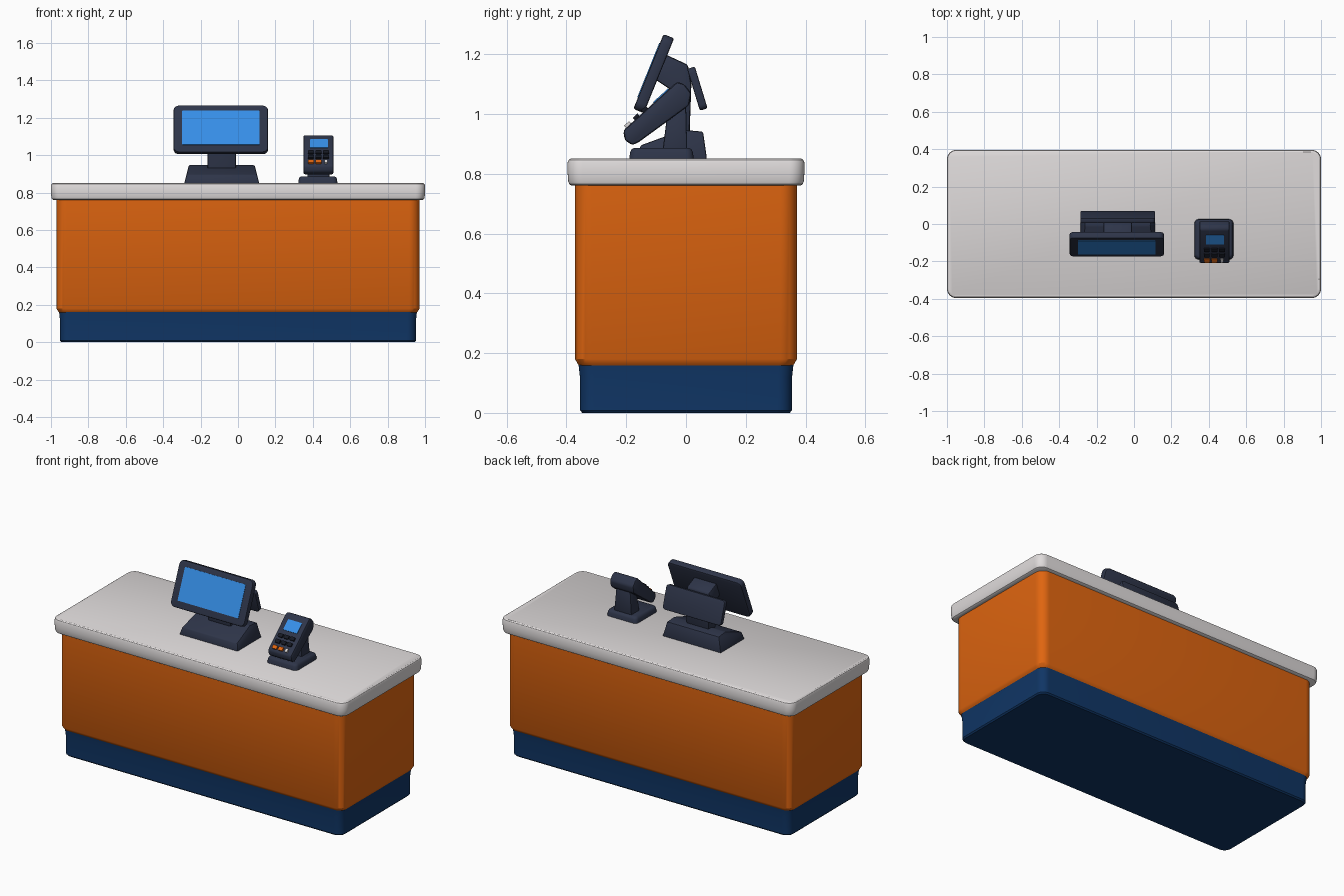
import bpy, bmesh, math
from mathutils import Matrix, Vector

if "Cube" in bpy.data.objects:
    bpy.data.objects.remove(bpy.data.objects["Cube"])


def material(name, r, g, b):
    m = bpy.data.materials.new(name)
    m.diffuse_color = (r, g, b, 1)
    m.use_nodes = True
    m.node_tree.nodes["Principled BSDF"].inputs["Base Color"].default_value = m.diffuse_color
    return m


NAVY = material("navy", 0.005, 0.036, 0.13)
ORANGE = material("orange", 0.74, 0.13, 0.005)
PALE = material("pale_grey", 0.74, 0.71, 0.71)
DARK = material("dark_slate", 0.027, 0.035, 0.066)
BLUE = material("screen_blue", 0.04, 0.30, 0.88)
BLACK = material("key_black", 0.008, 0.01, 0.018)


def finish(name, bm, mat, bevel=0.0, segments=2):
    bmesh.ops.recalc_face_normals(bm, faces=bm.faces)
    if bevel:
        sharp = [e for e in bm.edges if e.calc_face_angle(0) > 0.35]
        bmesh.ops.bevel(bm, geom=sharp, offset=bevel, segments=segments,
                        profile=0.5, affect='EDGES', clamp_overlap=True)
    me = bpy.data.meshes.new(name)
    bm.to_mesh(me)
    bm.free()
    me.materials.append(mat)
    ob = bpy.data.objects.new(name, me)
    bpy.context.collection.objects.link(ob)
    bpy.ops.object.select_all(action='DESELECT')
    ob.select_set(True)
    bpy.context.view_layer.objects.active = ob
    bpy.ops.object.shade_smooth_by_angle(angle=math.radians(32))
    return ob


def slab(name, hx, hy, levels, r, mat, center=(0, 0), seg=8):
    """Rounded rectangle rings stacked over (z, inset) levels."""
    bm = bmesh.new()
    rings = []
    for z, inset in levels:
        rr, ring = max(r - inset * 0.5, 0.004), []
        ax, ay = hx - inset - rr, hy - inset - rr
        for q, (sx, sy) in enumerate(((1, 1), (-1, 1), (-1, -1), (1, -1))):
            for i in range(seg + 1):
                a = math.pi / 2 * (q + i / seg)
                ring.append(bm.verts.new((center[0] + sx * ax + rr * math.cos(a),
                                          center[1] + sy * ay + rr * math.sin(a), z)))
        rings.append(ring)
    n = len(rings[0])
    for a, b in zip(rings, rings[1:]):
        for i in range(n):
            j = (i + 1) % n
            bm.faces.new((a[i], a[j], b[j], b[i]))
    bm.faces.new(rings[0][::-1])
    bm.faces.new(rings[-1])
    return finish(name, bm, mat)


def side_profile(name, cx, hw, pts, mat, bevel, taper=0.0):
    """Side (y, z) profile extruded along x; taper narrows it with height."""
    bm = bmesh.new()
    z0 = min(p[1] for p in pts)
    rows = [[bm.verts.new((cx + s * (hw - taper * (z - z0)), y, z)) for y, z in pts]
            for s in (-1, 1)]
    n = len(pts)
    bm.faces.new(rows[0])
    bm.faces.new(rows[1][::-1])
    for i in range(n):
        j = (i + 1) % n
        bm.faces.new((rows[0][i], rows[0][j], rows[1][j], rows[1][i]))
    return finish(name, bm, mat, bevel)


def panel(name, center, size, tilt, mat, corner=0.0, bevel=0.0):
    """Upright plate with rounded corners, tilted about x."""
    bm = bmesh.new()
    bmesh.ops.create_cube(bm, size=1)
    bmesh.ops.scale(bm, vec=size, verts=bm.verts)
    if corner:
        edges = [e for e in bm.edges
                 if abs(e.verts[0].co.y - e.verts[1].co.y) > size[1] * 0.9]
        bmesh.ops.bevel(bm, geom=edges, offset=corner, segments=5,
                        profile=0.5, affect='EDGES')
    bmesh.ops.transform(bm, matrix=Matrix.Translation(center) @ Matrix.Rotation(tilt, 4, 'X'),
                        verts=bm.verts)
    return finish(name, bm, mat, bevel)


# Counter: plinth, body and worktop
slab("plinth", 0.957, 0.36, [(0, 0.013), (0.008, 0.006), (0.12, 0.005), (0.165, 0)], 0.05, NAVY)
slab("counter_body", 0.97, 0.371,
     [(0.158, 0.014), (0.165, 0.008), (0.18, 0), (0.77, 0)], 0.055, ORANGE)
slab("worktop", 1.0, 0.396,
     [(0.76, 0.014), (0.765, 0.006), (0.775, 0.002), (0.80, 0), (0.838, 0),
      (0.846, 0.003), (0.851, 0.01)], 0.05, PALE)

# Register foot and arm
MX = -0.087
side_profile("register_foot", MX, 0.2,
             [(-0.165, 0.85), (-0.152, 0.895), (-0.01, 0.947), (0.057, 0.941), (0.07, 0.85)],
             DARK, 0.006, taper=0.25)
side_profile("register_arm", MX, 0.077,
             [(-0.06, 0.93), (0.012, 0.93), (0.018, 1.10), (0.006, 1.165), (-0.07, 1.20),
              (-0.11, 1.12), (-0.05, 1.08)], DARK, 0.008)

# Main display with its screen
tilt = math.radians(-22)
rot = Matrix.Rotation(tilt, 3, 'X')
mid = Vector((-0.092, -0.108, 1.135))
panel("main_display", mid, (0.505, 0.038, 0.27), tilt, DARK, 0.028, 0.007)
panel("main_screen", mid + rot @ Vector((0, -0.0195, 0.004)), (0.415, 0.004, 0.196),
      tilt, BLUE, 0.004)

# Rear customer display
panel("rear_display", (MX, 0.038, 1.085), (0.4, 0.027, 0.146), math.radians(17), DARK, 0.018, 0.005)

# Card terminal: foot, neck and body
TX = 0.43
slab("terminal_foot", 0.105, 0.108,
     [(0.85, 0), (0.872, 0.003), (0.882, 0.008), (0.887, 0.016)], 0.025, DARK, (0.427, -0.082))
side_profile("terminal_neck", TX, 0.06,
             [(-0.078, 0.88), (0.004, 0.88), (0.0, 1.04), (-0.06, 1.02)], DARK, 0.006, taper=0.08)
side_profile("terminal_body", TX, 0.081,
             [(-0.21, 0.945), (-0.205, 0.912), (-0.178, 0.895), (-0.155, 0.908), (0.01, 1.028),
              (0.018, 1.07), (-0.006, 1.10), (-0.03, 1.108)], DARK, 0.010)

# Terminal screen and keypad, placed along the sloping face
low, high = Vector((TX, -0.21, 0.945)), Vector((TX, -0.03, 1.108))
slope = high - low
face_tilt = -math.atan2(slope.y, slope.z)
out = Matrix.Rotation(face_tilt, 3, 'X') @ Vector((0, -1, 0))


def on_face(z, dx, lift):
    return low + slope * ((z - low.z) / slope.z) + Vector((dx, 0, 0)) + out * lift


panel("terminal_screen", on_face(1.06, 0.003, 0.001), (0.095, 0.005, 0.068), face_tilt, BLUE, 0.004)
for row, z in enumerate((1.012, 0.987, 0.961)):
    for col in range(3):
        mat = BLACK if row < 2 else (ORANGE if col < 2 else PALE)
        w = 0.016 if mat is PALE else 0.031
        panel(f"key_{row + 1}_{col + 1}", on_face(z, (col - 1) * 0.04, 0.004),
              (w, 0.012, 0.022), face_tilt, mat, 0.004)
